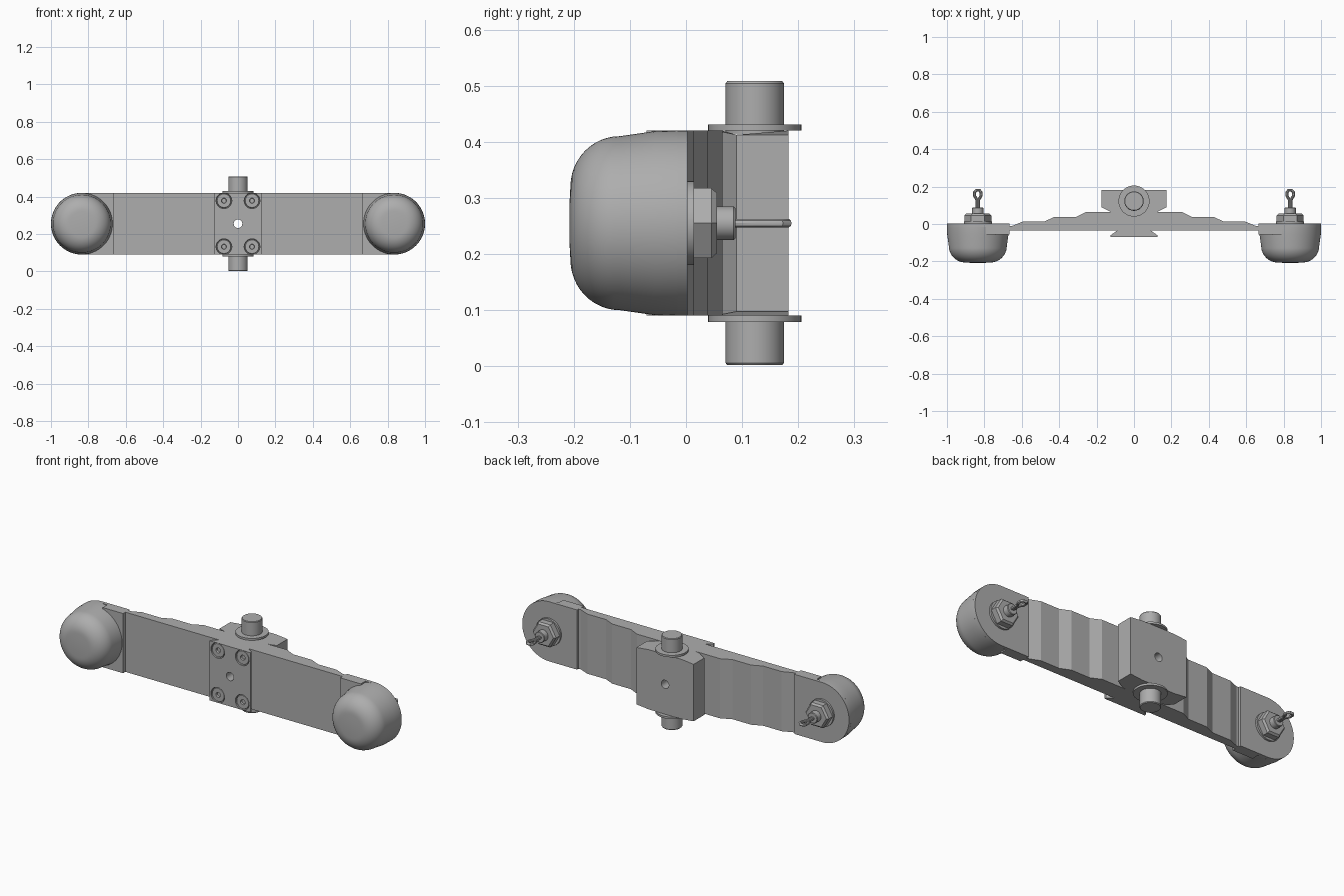
import bpy, bmesh, math
from mathutils import Matrix, Vector

if "Cube" in bpy.data.objects:
    bpy.data.objects.remove(bpy.data.objects["Cube"])

MID = 0.255      # height of the beam axis
HALF = 0.165     # half height of the beam
END = 0.835      # x of the pad axes

steel = bpy.data.materials.new("grey_steel")
steel.use_nodes = True
grey = (0.42, 0.42, 0.42, 1)
steel.diffuse_color = grey
steel.node_tree.nodes["Principled BSDF"].inputs["Base Color"].default_value = grey


def finish(name, bm, smooth=False):
    bmesh.ops.recalc_face_normals(bm, faces=bm.faces)
    mesh = bpy.data.meshes.new(name)
    bm.to_mesh(mesh)
    bm.free()
    mesh.materials.append(steel)
    ob = bpy.data.objects.new(name, mesh)
    bpy.context.collection.objects.link(ob)
    if smooth:
        bpy.ops.object.select_all(action='DESELECT')
        ob.select_set(True)
        bpy.context.view_layer.objects.active = ob
        bpy.ops.object.shade_smooth_by_angle(angle=math.radians(35))
    return ob


def prism(name, pts, drop=lambda x: 0.0):
    """Extrude an (x, y) outline over the beam height; drop lowers both caps."""
    bm = bmesh.new()
    low = [bm.verts.new((x, y, MID - HALF + drop(x))) for x, y in pts]
    top = [bm.verts.new((x, y, MID + HALF - drop(x))) for x, y in pts]
    bm.faces.new(low)
    bm.faces.new(top)
    n = len(pts)
    for i in range(n):
        j = (i + 1) % n
        bm.faces.new((low[i], low[j], top[j], top[i]))
    return finish(name, bm)


def sym(half):
    """Complete a half outline by mirroring it in x."""
    return half + [(-x, y) for x, y in reversed(half)]


def lathe(name, profile, x, z, segs=64, axis='Y', y=0.0, turn=0.0):
    """Revolve (radius, distance) pairs around an axis parallel to Y or Z."""
    bm = bmesh.new()
    rings = []
    for r, d in profile:
        ring = []
        for k in range(segs):
            a = 2 * math.pi * k / segs + turn
            c, s = r * math.cos(a), r * math.sin(a)
            co = (x + c, d, z + s) if axis == 'Y' else (x + c, y + s, d)
            ring.append(bm.verts.new(co))
        rings.append(ring)
    for a, b in zip(rings, rings[1:]):
        for k in range(segs):
            m = (k + 1) % segs
            bm.faces.new((a[k], a[m], b[m], b[k]))
    bm.faces.new(rings[0])
    bm.faces.new(rings[-1])
    return finish(name, bm, smooth=segs > 8)


def cut(target, cutter):
    mod = target.modifiers.new("cut", 'BOOLEAN')
    mod.operation = 'DIFFERENCE'
    mod.solver = 'EXACT'
    mod.object = cutter
    bpy.context.view_layer.objects.active = target
    bpy.ops.object.modifier_apply(modifier=mod.name)


# Stacked leaves, each shorter and with sloping ends
bored = [prism("front_leaf", sym([(0.67, -0.035), (0.67, -0.01)]))]
for i, (reach, y0, y1) in enumerate([(0.65, -0.01, 0.013), (0.48, 0.013, 0.038),
                                     (0.31, 0.038, 0.065)]):
    bored.append(prism(f"stepped_leaf_{i + 1}", sym([(reach, y0), (reach - 0.055, y1)])))

# Pivot block on the back, its caps falling away towards the sides
block = prism("pivot_block",
              sym([(0.1, 0.065), (0.125, 0.065), (0.175, 0.09), (0.175, 0.183), (0.1, 0.183)]),
              drop=lambda x: max(0.0, abs(x) - 0.1) * 0.1)
bored.append(block)

# Clamp plate on the front with flared sides
clamp = prism("clamp_plate", sym([(0.09, -0.035), (0.125, -0.06), (0.125, -0.07)]))
bored.append(clamp)

# Bore through the whole middle
bore = lathe("bore_cutter", [(0.023, -0.3), (0.023, 0.3)], 0, MID, 32)
for ob in bored:
    cut(ob, bore)
bpy.data.objects.remove(bore)

# Countersunk clamp screws
for sx in (-1, 1):
    for sz in (-1, 1):
        x, z = sx * 0.075, MID + sz * 0.123
        sink = lathe("sink_cutter", [(0.03, -0.05), (0.042, -0.062), (0.042, -0.09)], x, z, 32)
        cut(clamp, sink)
        bpy.data.objects.remove(sink)
        lathe("clamp_screw", [(0.03, -0.046), (0.039, -0.06), (0.036, -0.066), (0.014, -0.066),
                              (0.012, -0.056)], x, z, 32)

# Pivot pins with their collars, above and below
for s, side in ((1, "upper"), (-1, "lower")):
    def up(d):
        return MID + s * d
    lathe(f"{side}_pin", [(0.052, up(0.16)), (0.052, up(0.249)), (0.049, up(0.253))],
          0, 0, 48, 'Z', 0.1225)
    lathe(f"{side}_collar", [(0.083, up(0.165)), (0.083, up(0.176))], 0, 0, 48, 'Z', 0.1225)


def eye_pin(name, x):
    """Rod that opens into a loop lying flat."""
    curve = bpy.data.curves.new(name, 'CURVE')
    curve.dimensions = '3D'
    curve.bevel_depth = 0.008
    curve.bevel_resolution = 3
    loop = [(0.004, 0.08), (0.005, 0.13), (0.017, 0.15), (0.017, 0.17), (0.008, 0.181)]
    pts = sym(loop)
    sp = curve.splines.new('POLY')
    sp.points.add(len(pts) - 1)
    for p, (px, py) in zip(sp.points, pts):
        p.co = (x + px, py, MID, 1)
    tmp = bpy.data.objects.new(name, curve)
    bpy.context.collection.objects.link(tmp)
    bpy.context.view_layer.update()
    mesh = bpy.data.meshes.new_from_object(tmp.evaluated_get(
        bpy.context.evaluated_depsgraph_get()))
    bpy.data.objects.remove(tmp)
    bm = bmesh.new()
    bm.from_mesh(mesh)
    bpy.data.meshes.remove(mesh)
    finish(name, bm, smooth=True)


# Round pads, backing plates and fasteners at both ends
for s, side in ((1, "left"), (-1, "right")):
    x = s * END
    arc = [(s * (END + HALF * math.cos(a)), HALF * math.sin(a))
           for a in (math.pi * (k / 32 - 0.5) for k in range(33))]
    outline = [(s * 0.665, -HALF)] + arc + [(s * 0.665, HALF)]
    bm = bmesh.new()
    front = bm.faces.new([bm.verts.new((px, -0.015, MID + pz)) for px, pz in outline])
    ext = bmesh.ops.extrude_face_region(bm, geom=[front])
    bmesh.ops.translate(bm, vec=Vector((0, 0.018, 0)),
                        verts=[v for v in ext["geom"] if isinstance(v, bmesh.types.BMVert)])
    finish(f"{side}_backing_plate", bm, smooth=True)

    # Square shoulder that joins the pad to the leaves
    prism(f"{side}_shoulder", [(s * 0.665, -0.055), (s * 0.79, -0.055),
                               (s * 0.79, -0.015), (s * 0.665, -0.015)])

    # Domed pad: drafted wall, rounded rim, nearly flat face
    rim = [(0.065 + 0.09 * math.cos(t), -0.118 - 0.088 * math.sin(t))
           for t in (math.pi / 2 * k / 12 for k in range(13))]
    lathe(f"{side}_pad", [(0.165, -0.015), (0.164, -0.055)] + rim + [(0.03, -0.208)], x, MID, 96)

    lathe(f"{side}_washer", [(0.075, 0.002), (0.075, 0.014)], x, MID, 48)
    lathe(f"{side}_nut", [(0.072, 0.014), (0.072, 0.045), (0.062, 0.055)], x, MID, 6)
    lathe(f"{side}_stud", [(0.03, 0.05), (0.03, 0.085), (0.027, 0.088)], x, MID, 32)
    eye_pin(f"{side}_eye_pin", x)
